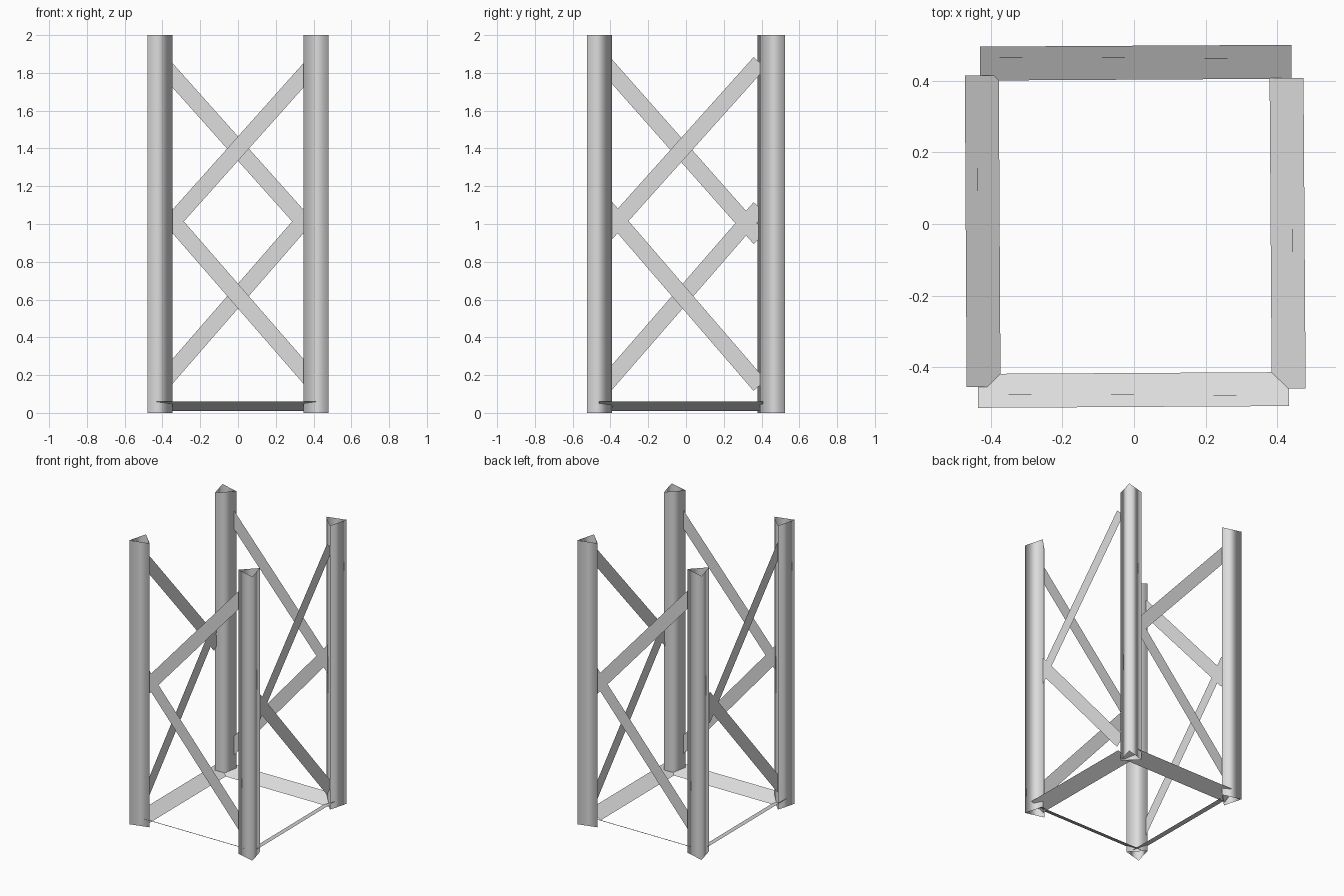
import bpy, bmesh, math
from mathutils import Vector

if "Cube" in bpy.data.objects:
    bpy.data.objects.remove(bpy.data.objects["Cube"])

steel = bpy.data.materials.new("grey steel")
steel.diffuse_color = (0.72, 0.72, 0.72, 1)
steel.use_nodes = True
steel.node_tree.nodes["Principled BSDF"].inputs["Base Color"].default_value = steel.diffuse_color


def finish(bm, name, smooth=False):
    mesh = bpy.data.meshes.new(name)
    for f in bm.faces:
        f.smooth = smooth
    bm.to_mesh(mesh)
    bm.free()
    mesh.materials.append(steel)
    obj = bpy.data.objects.new(name, mesh)
    bpy.context.collection.objects.link(obj)
    return obj


def leg(name, x, y, radius=0.08, height=2.0):
    """Open three-sided tube, one edge pointing to the outer corner."""
    bm = bmesh.new()
    start = math.atan2(math.copysign(1, y), math.copysign(1, x))
    rings = []
    for z in (0, height):
        rings.append([bm.verts.new((x + radius * math.cos(start + i * math.tau / 3),
                                    y + radius * math.sin(start + i * math.tau / 3), z))
                      for i in range(3)])
    for i in range(3):
        j = (i + 1) % 3
        bm.faces.new((rings[0][i], rings[0][j], rings[1][j], rings[1][i]))
    finish(bm, name, smooth=True)


def strip(name, a, b, across, width, outward):
    """Flat bar from a to b, its width lying along 'across'."""
    a, b = Vector(a), Vector(b)
    side = Vector(across).normalized() * width / 2
    bm = bmesh.new()
    face = bm.faces.new([bm.verts.new(p) for p in (a - side, b - side, b + side, a + side)])
    face.normal_update()
    if face.normal.dot(Vector(outward)) < 0:
        face.normal_flip()
    finish(bm, name)


# Four corner legs
leg("front_left_leg", -0.423, -0.468)
leg("front_right_leg", 0.423, -0.468)
leg("back_right_leg", 0.423, 0.468)
leg("back_left_leg", -0.423, 0.455)

# Zigzag braces: on each side two bars spread from one leg's middle
# side: axis, plane start/end, outward sign, (hub, far) positions, (hub z, far z) per bar
sides = {
    "front": ("x", -0.475, -0.479, -1, -0.41, 0.41, (0.94, 1.858), (1.09, 0.147)),
    "back": ("x", 0.462, 0.466, 1, 0.41, -0.41, (0.94, 1.858), (1.09, 0.147)),
    "right": ("y", 0.441, 0.443, 1, -0.43, 0.39, (0.94, 1.855), (1.096, 0.145)),
    "left": ("y", -0.437, -0.435, -1, 0.39, -0.43, (0.923, 1.85), (1.087, 0.144)),
}
for side, (axis, p0, p1, sign, hub, far, upper, lower) in sides.items():
    for level, (z0, z1) in (("upper", upper), ("lower", lower)):
        if axis == "x":
            a, b, out = (hub, p0, z0), (far, p1, z1), (0, sign, 0)
        else:
            a, b, out = (p0, hub, z0), (p1, far, z1), (sign, 0, 0)
        across = (Vector(b) - Vector(a)).cross(Vector(out))
        strip(f"{side}_{level}_brace", a, b, across, 0.086, out)

# Base bars, tilted so the outer edge is higher
z, w = 0.035, 0.107
strip("front_base_bar", (-0.435, -0.466, z), (0.433, -0.461, z), (0, -0.095, 0.05), w, (0, 0, 1))
strip("back_base_bar", (-0.43, 0.448, z), (0.44, 0.453, z), (0, 0.095, 0.05), w, (0, 0, 1))
strip("left_base_bar", (-0.42, -0.455, z), (-0.425, 0.415, z), (-0.095, 0, 0.05), w, (0, 0, 1))
strip("right_base_bar", (0.432, -0.46, z), (0.426, 0.408, z), (0.095, 0, 0.05), w, (0, 0, 1))
